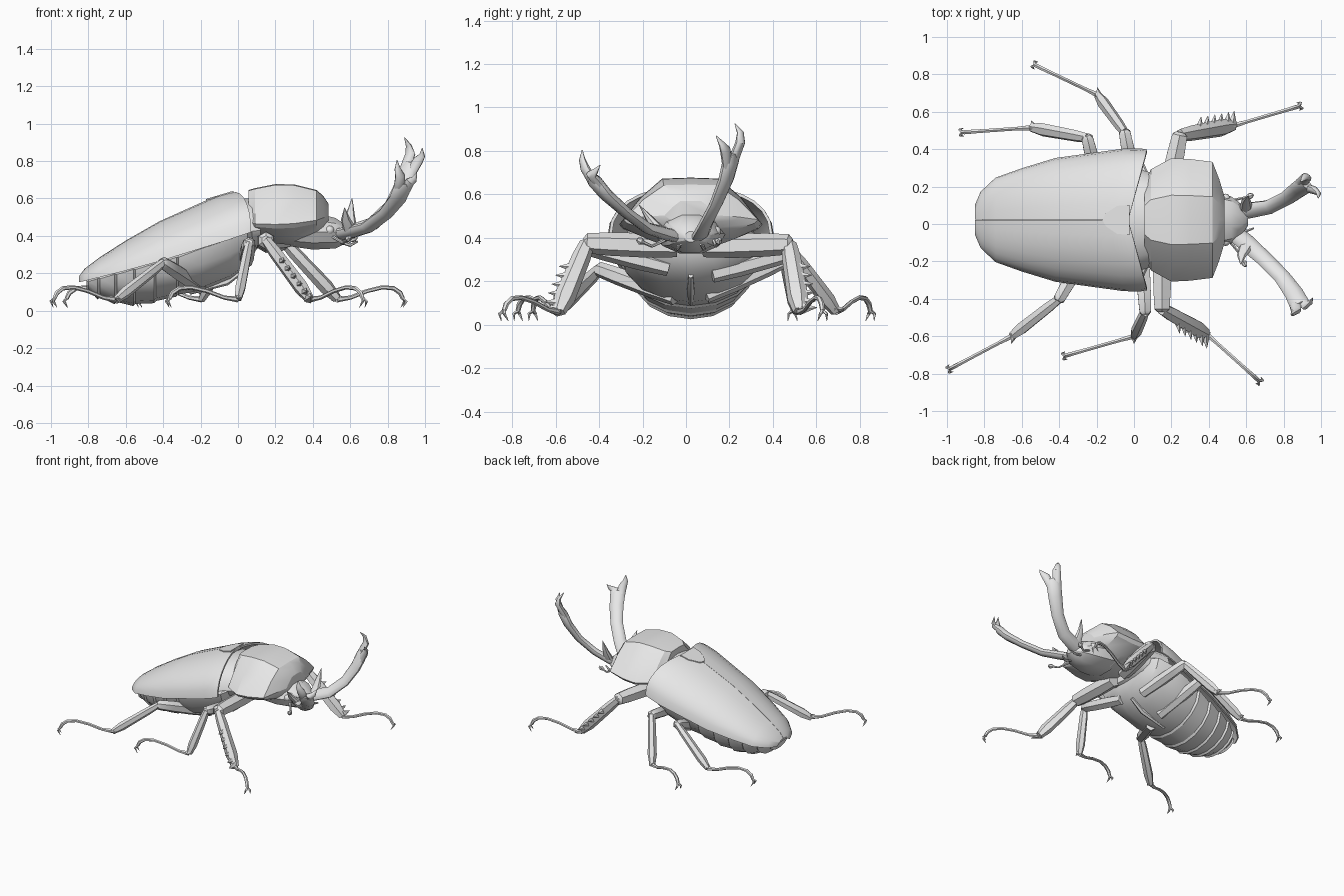
import bpy, bmesh, math
from mathutils import Vector

if "Cube" in bpy.data.objects:
    bpy.data.objects.remove(bpy.data.objects["Cube"], do_unlink=True)

MID = 0.022  # body centre line in y
grey = bpy.data.materials.new("plain grey")
grey.use_nodes = True
grey.diffuse_color = (0.8, 0.8, 0.8, 1)
grey.node_tree.nodes["Principled BSDF"].inputs["Base Color"].default_value = (0.8, 0.8, 0.8, 1)


def finish(name, bm, angle=30):
    bmesh.ops.recalc_face_normals(bm, faces=bm.faces)
    mesh = bpy.data.meshes.new(name)
    bm.to_mesh(mesh)
    bm.free()
    mesh.materials.append(grey)
    ob = bpy.data.objects.new(name, mesh)
    bpy.context.collection.objects.link(ob)
    bpy.ops.object.select_all(action='DESELECT')
    ob.select_set(True)
    bpy.context.view_layer.objects.active = ob
    bpy.ops.object.shade_smooth_by_angle(angle=math.radians(angle))
    return ob


def loft(name, rings, angle=30):
    bm = bmesh.new()
    rows = [[bm.verts.new(p) for p in ring] for ring in rings]
    n = len(rows[0])
    for a, b in zip(rows, rows[1:]):
        for i in range(n):
            j = (i + 1) % n
            bm.faces.new((a[i], a[j], b[j], b[i]))
    bm.faces.new(rows[0])
    bm.faces.new(rows[-1])
    return finish(name, bm, angle)


def tube(name, path, sizes, side=(0, 0, 1), n=6, flat=1.0):
    """Sweep an n-sided section; 'side' is the wide direction, 'flat' thins the other."""
    pts = [Vector(p) for p in path]
    rings = []
    for i, p in enumerate(pts):
        t = (pts[min(i + 1, len(pts) - 1)] - pts[max(i - 1, 0)]).normalized()
        u = Vector(side)
        u = (u - t * u.dot(t)).normalized()
        v = t.cross(u)
        rings.append([p + sizes[i] * (u * math.cos(a) + v * math.sin(a) * flat)
                      for a in (math.tau * k / n for k in range(n))])
    return loft(name, rings, angle=40)


def oval(x, w, top, edge, bottom, n=16):
    """Cross-section whose widest line sits at height 'edge'."""
    out = []
    for k in range(n):
        a = math.tau * k / n
        s = math.sin(a)
        out.append((x, MID + w * math.cos(a), edge + s * (top - edge if s > 0 else edge - bottom)))
    return out


def rim(x):
    """Height of the lower edge of the wing cases."""
    t = (x + 0.85) / 0.92
    return 0.152 + 0.215 * t + 0.053 * t * t


# Wing cases: two curved shells with an inner skin, meeting at the seam
cases = [(-0.85, 0.08, 0.185), (-0.82, 0.15, 0.225), (-0.74, 0.225, 0.285), (-0.6, 0.275, 0.375),
         (-0.42, 0.33, 0.478), (-0.13, 0.38, 0.608), (-0.06, 0.382, 0.628), (-0.03, 0.375, 0.632)]
for side, label in ((1, "left"), (-1, "right")):
    rings = []
    for x, w, top in cases:
        lean = 0.1 * max(0, (x + 0.42) / 0.39)
        outer, inner = [], []
        for k in range(8):
            a = math.pi / 2 * k / 7
            s, c = math.sin(a), math.cos(a) ** 0.95
            px = x + lean * s
            rise = top - rim(x)
            outer.append((px, MID + side * (0.001 + w * s), rim(px) + rise * c))
            inner.append((px, MID + side * (0.001 + (w - 0.014) * s), rim(px) + (rise - 0.014) * c))
        rings.append(outer + inner[::-1])
    loft(label + "_wing_case", rings)

# Small shield plate between the wing cases
bm = bmesh.new()
shape = [(-0.17, 0), (-0.15, 0.035), (-0.09, 0.075), (-0.025, 0.08),
         (-0.025, -0.08), (-0.09, -0.075), (-0.15, -0.035)]
face = bm.faces.new([bm.verts.new((x, MID + y, 0.641 + 0.3 * (x + 0.025))) for x, y in shape])
low = bmesh.ops.extrude_face_region(bm, geom=[face])["geom"]
bmesh.ops.translate(bm, verts=[v for v in low if isinstance(v, bmesh.types.BMVert)], vec=(0, 0, -0.03))
finish("shield_plate", bm)

# Abdomen with stepped segments, running into the chest
rings = []
for x, w, bottom in [(-0.81, 0.11, 0.1), (-0.75, 0.18, 0.06), (-0.66, 0.235, 0.035),
                     (-0.56, 0.265, 0.025), (-0.45, 0.29, 0.04), (-0.33, 0.31, 0.075)]:
    e = rim(x) - 0.005
    rings.append(oval(x, w, e + 0.03, e, bottom))
    rings.append(oval(x + 0.012, w * 0.96, e + 0.03, e, bottom + 0.012))
for x, w, bottom in [(-0.2, 0.325, 0.105), (-0.04, 0.335, 0.17), (0.05, 0.31, 0.24), (0.1, 0.2, 0.33)]:
    rings.append(oval(x, w, rim(x) + 0.03, rim(x), bottom))
loft("abdomen", rings)
loft("neck", [oval(-0.06, 0.3, 0.59, 0.4, 0.28), oval(0.04, 0.27, 0.6, 0.42, 0.3),
              oval(0.12, 0.24, 0.6, 0.43, 0.34)])
tube("belly_ridge", [(-0.26, MID, 0.095), (-0.06, MID, 0.155), (0.04, MID, 0.225)], [0.01, 0.02, 0.012])

# Neck shield: faceted dome with a narrower underside
half = [(0.0, 1.0), (0.4, 0.98), (0.7, 0.6), (1.0, 0.05), (0.94, -0.12), (0.6, -0.6), (0.25, -1.0)]
section = half + [(-y, z) for y, z in reversed(half[1:])]
rings = []
for x, w, top, edge, low in [(0.055, 0.19, 0.645, 0.47, 0.43), (0.09, 0.27, 0.655, 0.455, 0.4),
                             (0.2, 0.33, 0.677, 0.45, 0.36), (0.3, 0.325, 0.675, 0.455, 0.35),
                             (0.42, 0.31, 0.645, 0.475, 0.4), (0.455, 0.22, 0.615, 0.49, 0.42),
                             (0.485, 0.12, 0.57, 0.5, 0.45)]:
    rings.append([(x, MID + w * y, edge + z * (top - edge if z > 0 else edge - low)) for y, z in section])
loft("neck_shield", rings, angle=22)

# Head with small eyes, feelers and mouth palps
loft("head", [oval(0.28, 0.17, 0.5, 0.42, 0.34, 10), oval(0.4, 0.16, 0.53, 0.42, 0.322, 10),
              oval(0.52, 0.125, 0.5, 0.42, 0.328, 10), oval(0.58, 0.08, 0.46, 0.41, 0.36, 10),
              oval(0.61, 0.03, 0.43, 0.4, 0.38, 10)])
for s, label in ((1, "left"), (-1, "right")):
    bm = bmesh.new()
    bmesh.ops.create_icosphere(bm, subdivisions=2, radius=0.025)
    bmesh.ops.translate(bm, verts=bm.verts, vec=(0.49, MID + s * 0.115, 0.43))
    finish(label + "_eye", bm)
    tip = (0.62, 0.15, 0.385) if s > 0 else (0.59, -0.21, 0.385)
    root = Vector((0.5, MID + s * 0.1, 0.4))
    bend = root.lerp(Vector(tip), 0.6) + Vector((0.01, 0, -0.03))
    tube(label + "_feeler", [root, bend, tip], [0.01, 0.007, 0.009])
    end = Vector(tip)
    out = (end - bend).normalized()
    tube(label + "_feeler_club", [end - out * 0.02, end, end + out * 0.02], [0.009, 0.018, 0.008])
    tube(label + "_palp", [(0.54, MID + s * 0.05, 0.37), (0.6, MID + s * 0.06, 0.35),
                           (0.64, MID + s * 0.045, 0.37)], [0.01, 0.009, 0.005])

# Great forked jaws, each swung to its own pose: stem, two curved prongs, tooth, wide direction
jaws = {"left": ([(0.5, 0.05, 0.4), (0.6, 0.07, 0.42), (0.72, 0.09, 0.465), (0.82, 0.14, 0.56),
                  (0.88, 0.185, 0.67), (0.91, 0.205, 0.75), (0.925, 0.21, 0.79)],
                 [(0.922, 0.25, 0.84), (0.912, 0.25, 0.885), (0.89, 0.225, 0.925)],
                 [(0.965, 0.18, 0.805), (0.985, 0.165, 0.83), (0.985, 0.138, 0.87)],
                 [(0.6, 0.08, 0.43), (0.6, 0.125, 0.51), (0.61, 0.15, 0.6)], (0.78, -0.6, -0.3)),
        "right": ([(0.5, -0.02, 0.4), (0.6, -0.1, 0.42), (0.69, -0.18, 0.445), (0.79, -0.28, 0.52),
                   (0.855, -0.37, 0.6), (0.88, -0.42, 0.66), (0.89, -0.435, 0.685)],
                  [(0.867, -0.465, 0.72), (0.853, -0.478, 0.76), (0.85, -0.478, 0.805)],
                  [(0.92, -0.435, 0.69), (0.942, -0.42, 0.702), (0.955, -0.395, 0.735)],
                  [(0.6, -0.12, 0.43), (0.575, -0.17, 0.49), (0.57, -0.215, 0.55)], (0.78, 0.6, -0.3))}
for label, (path, upper, lower, tooth, wide) in jaws.items():
    tube(label + "_jaw", path, [0.048, 0.05, 0.045, 0.044, 0.05, 0.053, 0.034], wide, 10, 0.58)
    w = Vector(wide)
    for prong, d, part in ((upper, -1, "upper"), (lower, 1, "lower")):
        start = [Vector(path[-3]) + w * 0.014 * d, Vector(path[-2]) + w * 0.022 * d]
        tube(f"{label}_jaw_{part}_prong", start + prong, [0.026, 0.032, 0.029, 0.018, 0.002], wide, 10, 0.7)
    tube(label + "_jaw_tooth", tooth, [0.038, 0.025, 0.002], (1, 0, 0), 8, 0.7)

# Legs: root, knee, ankle, foot end
legs = {"front_left": ((0.16, 0.08, 0.36), (0.245, 0.475, 0.37), (0.53, 0.525, 0.065), (0.885, 0.63)),
        "front_right": ((0.15, -0.04, 0.36), (0.15, -0.455, 0.375), (0.385, -0.585, 0.06), (0.67, -0.84)),
        "middle_left": ((0.02, 0.12, 0.23), (-0.05, 0.49, 0.33), (-0.195, 0.69, 0.06), (-0.53, 0.85)),
        "middle_right": ((0.04, -0.08, 0.26), (0.06, -0.47, 0.36), (0.0, -0.6, 0.06), (-0.37, -0.705)),
        "rear_left": ((-0.16, 0.09, 0.135), (-0.25, 0.46, 0.3), (-0.55, 0.515, 0.06), (-0.92, 0.49)),
        "rear_right": ((-0.2, -0.05, 0.125), (-0.4, -0.4, 0.255), (-0.655, -0.6, 0.055), (-0.985, -0.775))}
arch = [(0, 0.06), (0.2, 0.07), (0.45, 0.105), (0.68, 0.125), (0.85, 0.12), (0.95, 0.095), (0.99, 0.065)]
for label, (root, knee, ankle, toe) in legs.items():
    root, knee, ankle = Vector(root), Vector(knee), Vector(ankle)
    s = 1 if knee.y > 0 else -1
    front = label.startswith("front")
    k = 1.45 if front else 1.1
    tube(label + "_thigh", [root, root.lerp(knee, 0.35), root.lerp(knee, 0.75), knee, knee + (knee - root) * 0.04],
         [0.034 * k, 0.039 * k, 0.037 * k, 0.032 * k, 0.018 * k], flat=1.0)
    tube(label + "_shin", [knee, knee.lerp(ankle, 0.2), knee.lerp(ankle, 0.8), ankle],
         [0.024 * k, 0.03 * k, 0.034 * k, 0.022 * k], (0, s, 0.4), flat=0.8)
    # Shin teeth on the front legs, one short spur on the others
    out = Vector((0, s, 0.25)).normalized()
    for f in ((0.35, 0.48, 0.61, 0.74, 0.87, 0.97) if front else (0.95,)):
        p = knee.lerp(ankle, f)
        aim = out * (0.08 if front else 0.04) + (ankle - knee).normalized() * 0.02
        tube(label + "_shin_tooth", [p, p + aim], [0.022 * k, 0.001], (1, 0, 0), 5)
    # Long foot that arches and drops at the end
    toe = Vector((toe[0], toe[1], 0))
    path = []
    for t, z in arch:
        p = ankle.lerp(toe, t)
        p.z = z
        path.append(p)
    tube(label + "_foot", path, [0.016, 0.011, 0.011, 0.011, 0.012, 0.013, 0.011])
    # Paired claws
    ahead = toe - ankle
    ahead.z = 0
    ahead.normalize()
    across = Vector((-ahead.y, ahead.x, 0))
    for c in (-1, 1):
        p = path[-1]
        tube(label + "_claw", [p, p + ahead * 0.014 + across * 0.015 * c + Vector((0, 0, -0.015)),
                               p + across * 0.022 * c - ahead * 0.005 + Vector((0, 0, -0.048))],
             [0.009, 0.008, 0.001], tuple(across), 5)
